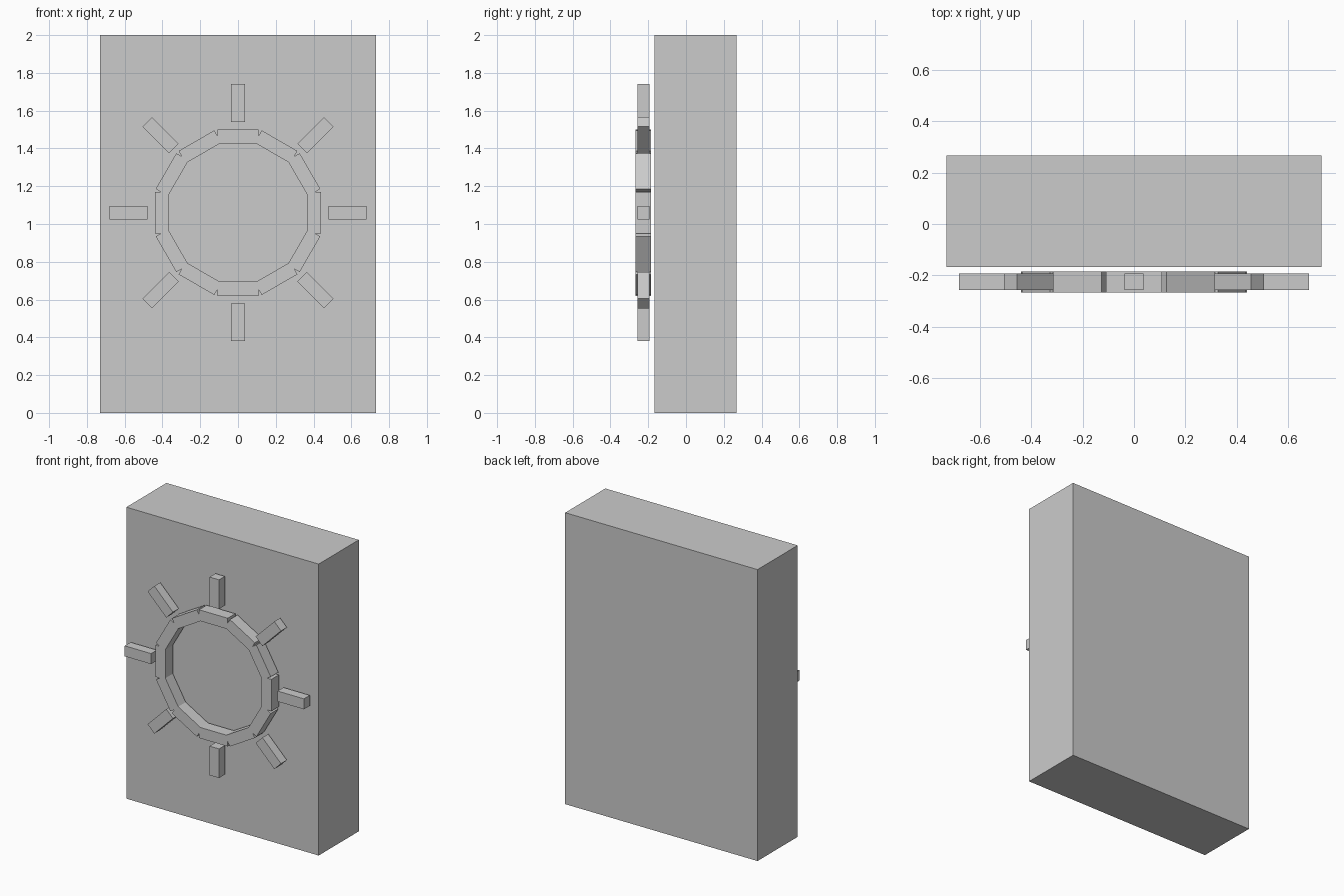
import bpy
import math
from mathutils import Matrix, Vector

cube = bpy.data.objects.get("Cube")
if cube:
    bpy.data.objects.remove(cube, do_unlink=True)

# Single plain grey
grey = bpy.data.materials.new("plain grey")
grey.use_nodes = True
colour = (0.6, 0.6, 0.6, 1)
grey.diffuse_color = colour
grey.node_tree.nodes["Principled BSDF"].inputs["Base Color"].default_value = colour

CENTRE_Z = 1.06


def box(name, size, location, angle=0.0):
    """Box of the given size, turned about the y axis."""
    bpy.ops.mesh.primitive_cube_add(size=1, location=location)
    obj = bpy.context.object
    obj.name = name
    obj.data.transform(Matrix.Rotation(angle, 4, "Y") @ Matrix.Diagonal((*size, 1)))
    obj.data.materials.append(grey)
    return obj


def radial_boxes(name, count, width, inner, outer, front, back):
    """Equal boxes spread around the dial centre, facing outward."""
    radius = (inner + outer) / 2
    for i in range(count):
        angle = i * math.tau / count
        centre = Vector((radius * math.sin(angle), (front + back) / 2,
                         CENTRE_Z + radius * math.cos(angle)))
        box(f"{name}_{i + 1}", (width, back - front, outer - inner), centre, angle)


# Upright slab
box("slab", (1.46, 0.435, 2), (0, 0.0495, 1))

# Ring of overlapping straight segments, with small notches at the outer corners
radial_boxes("ring_segment", 12, 0.218, 0.365, 0.44, -0.267, -0.185)

# Rays around the ring
radial_boxes("ray", 8, 0.072, 0.48, 0.68, -0.257, -0.193)
